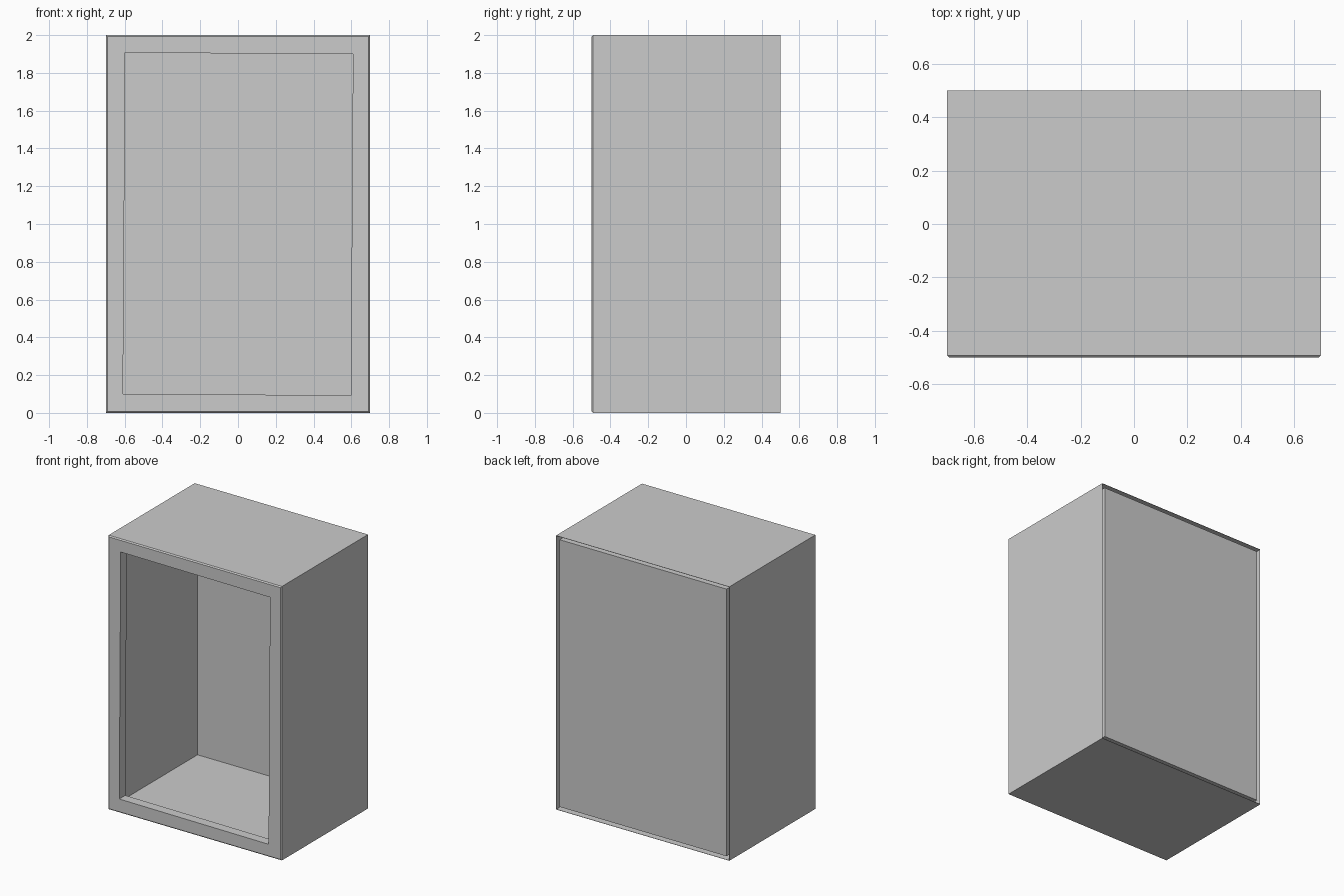
import bpy, bmesh, math

cube = bpy.data.objects.get("Cube")
if cube:
    bpy.data.objects.remove(cube, do_unlink=True)

GREY = (0.6, 0.6, 0.6, 1)
grey = bpy.data.materials.new("light_grey")
grey.use_nodes = True
grey.diffuse_color = GREY
grey.node_tree.nodes["Principled BSDF"].inputs["Base Color"].default_value = GREY

HALF_W, HEIGHT, FRONT, BACK = 0.7, 2.0, -0.5, 0.5
FRAME_BACK = -0.43    # rear of the face frame
CHAMFER = 0.008
LINER_GAP = 0.025     # space between outer shell and liner


def make_object(name, bm):
    mesh = bpy.data.meshes.new(name)
    bm.to_mesh(mesh)
    bm.free()
    mesh.materials.append(grey)
    obj = bpy.data.objects.new(name, mesh)
    bpy.context.collection.objects.link(obj)
    return obj


def thin_box(name, inset, y0, y1, open_sides):
    """Thin-walled box; open_sides lists the y directions left open."""
    bm = bmesh.new()
    bmesh.ops.create_cube(bm, size=1)
    for v in bm.verts:
        v.co.x *= 2 * (HALF_W - inset)
        v.co.y = y0 if v.co.y < 0 else y1
        v.co.z = v.co.z * (HEIGHT - 2 * inset) + HEIGHT / 2
    bm.normal_update()
    gone = [f for f in bm.faces if any(f.normal.y * s > 0.9 for s in open_sides)]
    bmesh.ops.delete(bm, geom=gone, context='FACES')
    obj = make_object(name, bm)
    wall = obj.modifiers.new("wall", 'SOLIDIFY')
    wall.thickness = 0.003
    wall.offset = -1
    return obj


def ring(bm, half_w, half_h, y, turn=0.0):
    """Rectangular loop of vertices around the cabinet's centre line."""
    c, s = math.cos(turn), math.sin(turn)
    corners = [(-half_w, -half_h), (half_w, -half_h), (half_w, half_h), (-half_w, half_h)]
    return [bm.verts.new((x * c + z * s, y, z * c - x * s + HEIGHT / 2)) for x, z in corners]


# Face frame: chamfered outside, with a very slightly turned opening
bm = bmesh.new()
half_h = HEIGHT / 2
rings = [
    ring(bm, HALF_W, half_h, FRAME_BACK),
    ring(bm, HALF_W, half_h, FRONT + CHAMFER),
    ring(bm, HALF_W - CHAMFER, half_h - CHAMFER, FRONT),
    ring(bm, 0.603, 0.903, FRONT, 0.0065),
    ring(bm, 0.603, 0.903, FRAME_BACK, 0.0065),
]
for a, b in zip(rings, rings[1:] + rings[:1]):
    for i in range(4):
        j = (i + 1) % 4
        bm.faces.new((a[i], a[j], b[j], b[i]))
bmesh.ops.recalc_face_normals(bm, faces=bm.faces)
make_object("face_frame", bm)

# Outer shell open at front and back, and liner that closes the back
thin_box("outer_shell", 0, FRAME_BACK, BACK, (-1, 1))
thin_box("inner_liner", LINER_GAP, FRAME_BACK, BACK - 0.004, (-1,))
